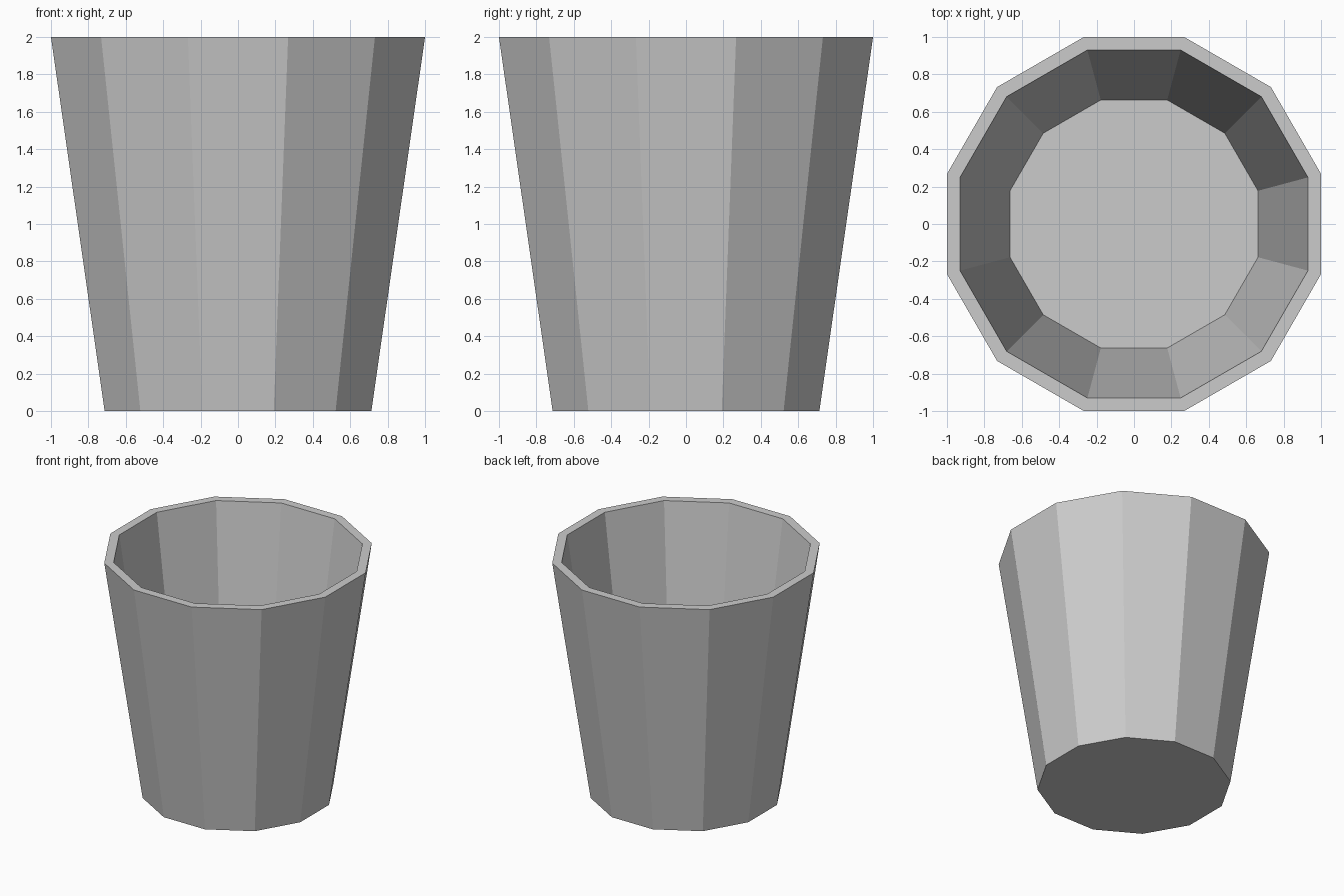
import bpy, bmesh
from math import cos, sin, pi

if "Cube" in bpy.data.objects:
    bpy.data.objects.remove(bpy.data.objects["Cube"])

SIDES = 12


def ring(bm, apothem, z):
    # 12-sided ring with flats facing the axes
    r = apothem / cos(pi / SIDES)
    angles = [(2 * i + 1) * pi / SIDES for i in range(SIDES)]
    return [bm.verts.new((r * cos(a), r * sin(a), z)) for a in angles]


# Cup profile: outer base, outer rim, inner rim, inner floor
profile = [(0.713, 0.0), (1.0, 2.0), (0.93, 2.0), (0.663, 0.055)]

bm = bmesh.new()
rings = [ring(bm, a, z) for a, z in profile]
for lo, hi in zip(rings, rings[1:]):
    for i in range(SIDES):
        j = (i + 1) % SIDES
        bm.faces.new((lo[i], lo[j], hi[j], hi[i]))

# Underside and inner floor
bm.faces.new(rings[0][::-1])
bm.faces.new(rings[-1])
bmesh.ops.recalc_face_normals(bm, faces=bm.faces[:])

mesh = bpy.data.meshes.new("cup")
bm.to_mesh(mesh)
bm.free()
bpy.context.collection.objects.link(bpy.data.objects.new("cup", mesh))
